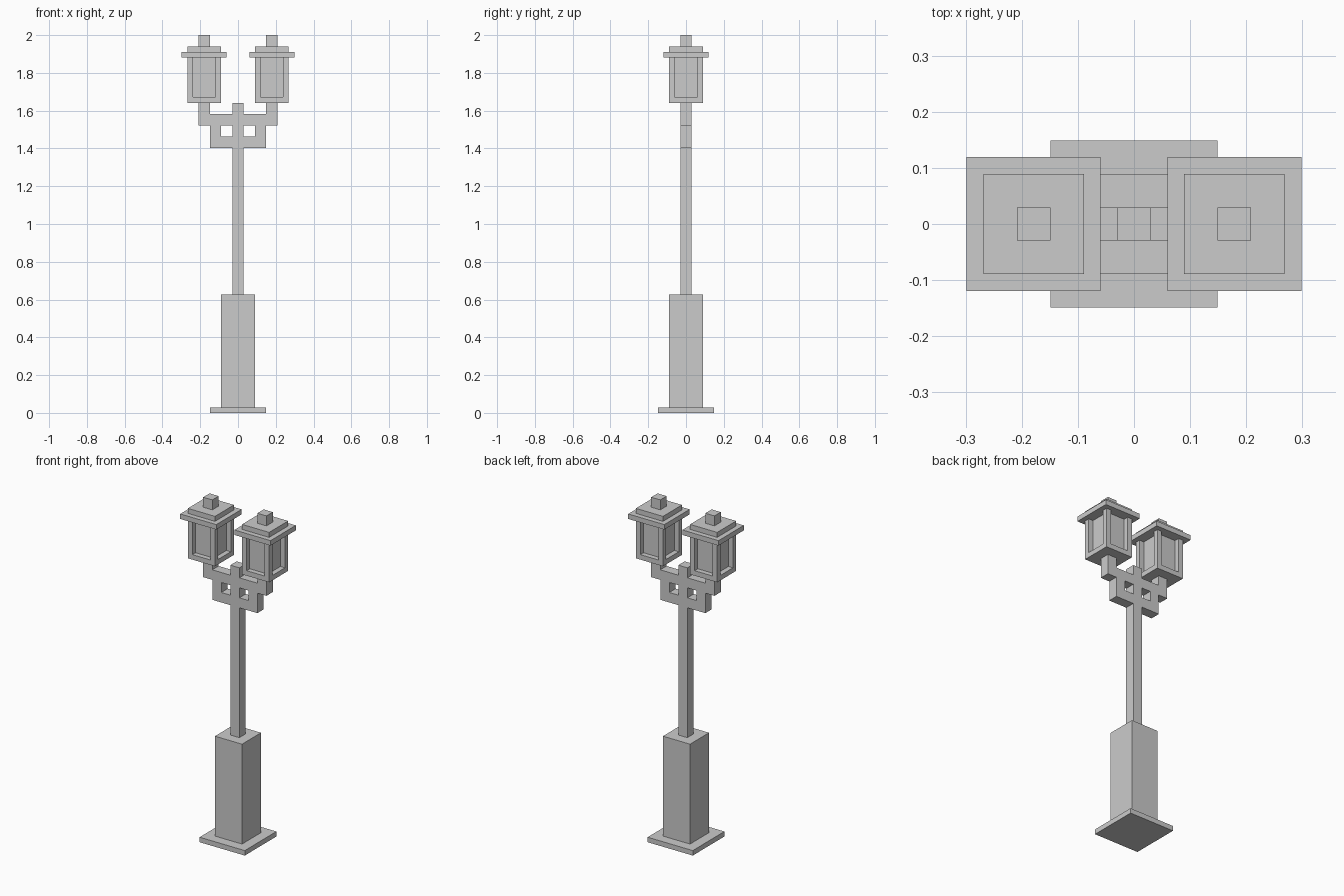
import bpy

if "Cube" in bpy.data.objects:
    bpy.data.objects.remove(bpy.data.objects["Cube"])

U = 2 / 67  # modelling unit: the lamp is 67 units tall


def box(name, x, y, z):
    """Box spanning the (min, max) ranges given in units."""
    bpy.ops.mesh.primitive_cube_add(size=1)
    ob = bpy.context.object
    ob.name = name
    ob.location = [U * (a + b) / 2 for a, b in (x, y, z)]
    ob.scale = [U * (b - a) for a, b in (x, y, z)]
    bpy.ops.object.transform_apply(location=False, rotation=False, scale=True)
    return ob


def block(name, cx, half, z0, z1):
    """Square block centred on (cx, 0)."""
    return box(name, (cx - half, cx + half), (-half, half), (z0, z1))


# Base, pedestal and pole
block("base_plate", 0, 5, 0, 1)
block("pedestal", 0, 3, 1, 21)
block("pole", 0, 1, 21, 47)

# Stepped bracket with pole tip: symmetric outline with two square windows
half = [(5, 47), (5, 51), (7, 51), (7, 55), (5, 55), (5, 53), (1, 53), (1, 55)]
outline = half + [(-x, z) for x, z in reversed(half)]
windows = [[(s * 1, 49), (s * 3, 49), (s * 3, 51), (s * 1, 51)] for s in (-1, 1)]
curve = bpy.data.curves.new("bracket", 'CURVE')
curve.dimensions = '2D'
curve.fill_mode = 'BOTH'
curve.extrude = U
for pts in [outline] + windows:
    spline = curve.splines.new('POLY')
    spline.points.add(len(pts) - 1)
    for p, (x, z) in zip(spline.points, pts):
        p.co = (x * U, z * U, 0, 1)
    spline.use_cyclic_u = True
bracket = bpy.data.objects.new("bracket", curve)
bracket.rotation_euler.x = 1.5707963
bpy.context.collection.objects.link(bracket)
bpy.ops.object.select_all(action='DESELECT')
bracket.select_set(True)
bpy.context.view_layer.objects.active = bracket
bpy.ops.object.convert(target='MESH')
bpy.ops.object.shade_flat()

# Two lanterns
for side, cx in (("left", -6), ("right", 6)):
    block(f"{side}_lantern_floor", cx, 3, 55, 56)
    block(f"{side}_lantern_glass", cx, 2, 56, 63)
    for i, sx in enumerate((-3, 2)):
        for j, sy in enumerate((-3, 2)):
            box(f"{side}_lantern_post_{2 * i + j + 1}",
                (cx + sx, cx + sx + 1), (sy, sy + 1), (56, 63))
    block(f"{side}_lantern_roof", cx, 4, 63, 64)
    block(f"{side}_lantern_roof_step", cx, 3, 64, 65)
    block(f"{side}_lantern_finial", cx, 1, 65, 67)
